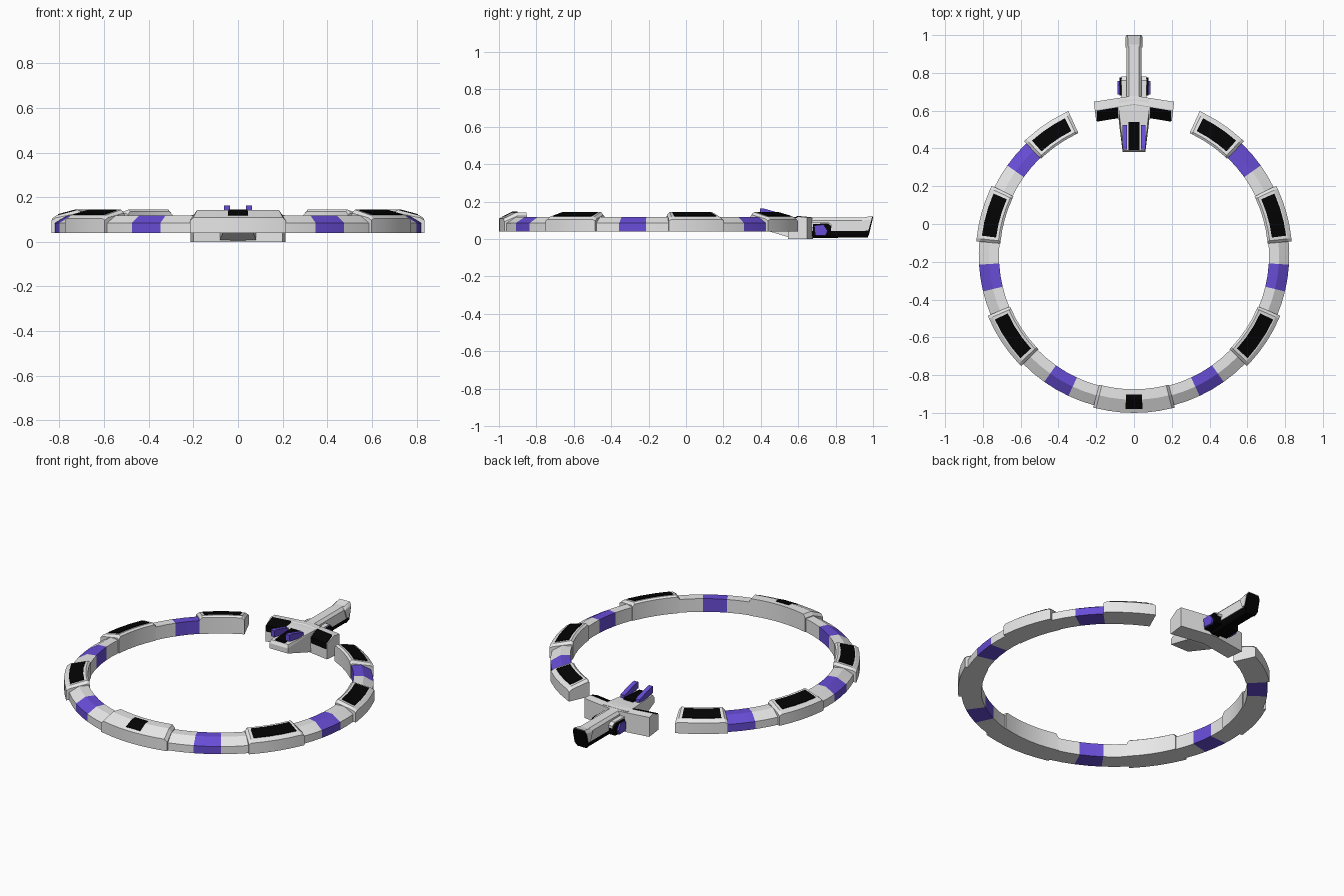
import bpy, bmesh, math

if "Cube" in bpy.data.objects:
    bpy.data.objects.remove(bpy.data.objects["Cube"])


def material(name, rgb):
    m = bpy.data.materials.new(name)
    m.diffuse_color = (*rgb, 1)
    m.use_nodes = True
    m.node_tree.nodes["Principled BSDF"].inputs["Base Color"].default_value = m.diffuse_color
    return m


GREY = material("light grey", (0.80, 0.80, 0.80))
PURPLE = material("purple", (0.14, 0.075, 0.68))
BLACK = material("black", (0.001, 0.001, 0.001))
CY = -0.165  # centre of the ring in y


def finish(bm, name, mat, smooth=False):
    bmesh.ops.recalc_face_normals(bm, faces=bm.faces[:])
    me = bpy.data.meshes.new(name)
    bm.to_mesh(me)
    bm.free()
    me.materials.append(mat)
    ob = bpy.data.objects.new(name, me)
    bpy.context.collection.objects.link(ob)
    if smooth:
        bpy.context.view_layer.objects.active = ob
        ob.select_set(True)
        bpy.ops.object.shade_smooth_by_angle(angle=math.radians(12))
        ob.select_set(False)
    return ob


def sweep(name, stations, mat):
    """Join (angle, profile) stations around the ring; angle 0 is the front."""
    bm = bmesh.new()
    loops = []
    for a, prof in stations:
        t = math.radians(a)
        loops.append([bm.verts.new((r * math.sin(t), CY - r * math.cos(t), z)) for r, z in prof])
    n = len(loops[0])
    for l0, l1 in zip(loops, loops[1:]):
        for i in range(n):
            bm.faces.new((l0[i], l0[(i + 1) % n], l1[(i + 1) % n], l1[i]))
    bm.faces.new(loops[0])
    bm.faces.new(loops[-1])
    finish(bm, name, mat, True)


def steps(a0, a1, size=5):
    n = max(1, round(abs(a1 - a0) / size))
    return [a0 + (a1 - a0) * i / n for i in range(n + 1)]


def solid(name, pts, mat, mirrored=False):
    """Convex solid; mirrored repeats the points at -x within one solid."""
    if mirrored:
        pts = list(pts) + [(-x, y, z) for x, y, z in pts]
    bm = bmesh.new()
    for p in pts:
        bm.verts.new(p)
    bmesh.ops.convex_hull(bm, input=bm.verts[:])
    bmesh.ops.dissolve_limit(bm, angle_limit=0.01, verts=bm.verts[:], edges=bm.edges[:])
    return finish(bm, name, mat)


def slab(name, x0, x1, outline, mat):
    return solid(name, [(x, y, z) for x in (x0, x1) for y, z in outline], mat)


# ring cross-sections (radius, height)
THIN = [(0.715, 0.04), (0.715, 0.118), (0.768, 0.118), (0.822, 0.085), (0.822, 0.04)]
FRONT = [(0.71, 0.04), (0.71, 0.142), (0.765, 0.142), (0.835, 0.109), (0.835, 0.04)]
FRONT_END = [(0.71, 0.04), (0.71, 0.122), (0.765, 0.122), (0.835, 0.092), (0.835, 0.04)]
FRONT_HATCH = [(0.738, 0.135), (0.738, 0.146), (0.766, 0.146), (0.817, 0.121), (0.817, 0.11)]
SIDE = [(0.71, 0.04), (0.71, 0.136), (0.722, 0.144), (0.818, 0.119), (0.838, 0.105), (0.838, 0.04)]
SIDE_END = [(0.71, 0.04), (0.71, 0.122), (0.722, 0.128), (0.818, 0.108), (0.838, 0.097), (0.838, 0.04)]
SIDE_PANEL = [(0.736, 0.13), (0.736, 0.1445), (0.812, 0.1245), (0.812, 0.11)]


def housing(name, a0, a1, s, full, end):
    angles = [a0] + steps(a0 + 1.1, a1 - 1.1) + [a1]
    sweep(name, [(s * a, end if a in (a0, a1) else full) for a in angles], GREY)


# front housing with its small hatch
housing("front_housing", -15, 15, 1, FRONT, FRONT_END)
sweep("front_hatch", [(a, FRONT_HATCH) for a in steps(-3.2, 3.2)], BLACK)

# ring segments on both sides
for s, side in ((1, "right"), (-1, "left")):
    for i, (a0, a1, mat) in enumerate([(15, 25, GREY), (25, 35.3, PURPLE), (35.3, 45.5, GREY),
                                       (67.5, 76.5, GREY), (76.5, 86.5, PURPLE), (86.5, 95, GREY),
                                       (116, 125.3, GREY), (125.3, 136, PURPLE)]):
        kind = "band" if mat is PURPLE else "link"
        sweep(f"ring_{kind}_{side}_{i}", [(s * a, THIN) for a in steps(a0, a1)], mat)
    for i, (a0, a1) in enumerate([(45.5, 67.5), (95, 116), (136, 155.5)]):
        housing(f"ring_housing_{side}_{i}", a0, a1, s, SIDE, SIDE_END)
        sweep(f"ring_panel_{side}_{i}", [(s * a, SIDE_PANEL) for a in steps(a0 + 2.3, a1 - 2.3)], BLACK)

# docked craft: nose body
solid("nose_body", [(0.06, 0.43, 0.05), (0.08, 0.54, 0.012), (0.085, 0.62, 0), (0.085, 0.66, 0),
                    (0.06, 0.38, 0.06), (0.06, 0.38, 0.09), (0.056, 0.39, 0.108),
                    (0.08, 0.60, 0.118), (0.08, 0.66, 0.118)], GREY, True)
slab("nose_deck", -0.03, 0.03, [(0.392, 0.09), (0.392, 0.118), (0.54, 0.126), (0.54, 0.1)], BLACK)

for s, side in ((1, "right"), (-1, "left")):
    # swept arm with a black panel on its sloping front
    arm = [(0.655, 0), (0.655, 0.115), (0.61, 0.12), (0.553, 0.092), (0.553, 0)]
    solid(f"arm_{side}", [(0, y + 0.025, z) for y, z in arm]
          + [(s * (0.2 + (y - 0.55) * 0.12), y - 0.008, z) for y, z in arm], GREY)
    solid(f"arm_panel_{side}", [(s * x, y + 0.025 - 0.033 * x / 0.2, z) for x in (0.085, 0.197)
                                for y, z in ((0.549, 0.06), (0.549, 0.096), (0.607, 0.124), (0.607, 0.11))], BLACK)
    # raised fins on the nose
    slab(f"nose_fin_{side}", s * 0.036, s * 0.062,
         [(0.395, 0.125), (0.395, 0.163), (0.415, 0.163), (0.525, 0.132), (0.525, 0.105)], PURPLE)
    # side pods on the tail: grey cover, black body, purple plate
    slab(f"tail_pod_cover_{side}", s * 0.03, s * 0.066,
         [(0.66, 0.06), (0.66, 0.09), (0.76, 0.09), (0.78, 0.075), (0.78, 0.06)], GREY)
    slab(f"tail_pod_{side}", s * 0.03, s * 0.078,
         [(0.68, 0.015), (0.68, 0.08), (0.76, 0.083), (0.775, 0.07), (0.775, 0.02)], BLACK)
    slab(f"tail_pod_plate_{side}", s * 0.074, s * 0.088,
         [(0.69, 0.02), (0.685, 0.072), (0.735, 0.077), (0.757, 0.045), (0.747, 0.018)], PURPLE)

# tail boom: grey upper beam over a black keel
solid("tail_beam", [(x, y, z) for y in (0.62, 0.96)
                    for x, z in ((0.026, 0.115), (0.04, 0.1), (0.04, 0.042))], GREY, True)
solid("tail_keel", [(0.037, 0.64, 0.06), (0.037, 0.64, 0.02), (0.022, 0.66, 0.005), (0.037, 0.975, 0.06),
                    (0.037, 0.972, 0.03), (0.025, 0.97, 0.008)], BLACK, True)

# tail cap with a black end plate
solid("tail_cap", [(0.03, 0.935, 0.112), (0.045, 0.935, 0.098), (0.045, 0.955, 0.045),
                   (0.045, 0.975, 0.045), (0.045, 0.992, 0.105), (0.034, 0.998, 0.124)], GREY, True)
solid("tail_end_plate", [(0.043, 0.97, 0.03), (0.03, 0.965, 0.008), (0.043, 0.98, 0.03),
                         (0.03, 0.972, 0.008), (0.043, 0.988, 0.1), (0.034, 1.0, 0.119),
                         (0.043, 0.997, 0.102), (0.034, 0.99, 0.119)], BLACK, True)
